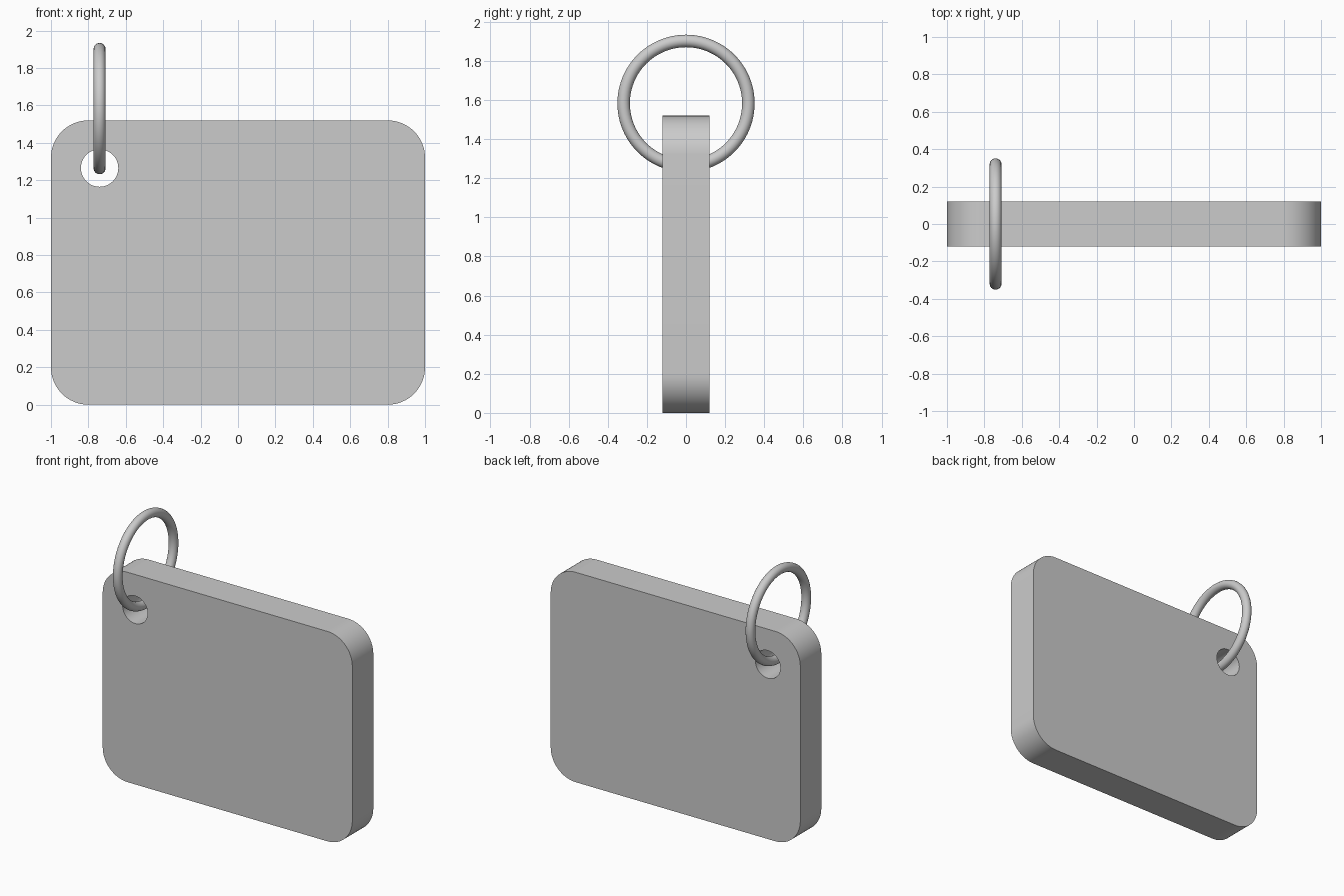
import bpy, bmesh
from math import sin, cos, pi

if "Cube" in bpy.data.objects:
    bpy.data.objects.remove(bpy.data.objects["Cube"])

W, H, T, R = 1.0, 1.52, 0.12, 0.20      # half width, height, half thickness, corner radius
HOLE_X, HOLE_Z, HOLE_R = -0.74, 1.265, 0.10


def arc(cx, cz, r, start, sweep, n):
    return [(cx + r * cos(start + sweep * i / n), cz + r * sin(start + sweep * i / n))
            for i in range(n + 1)]


def add_loop(bm, pts):
    vs = [bm.verts.new((x, -T, z)) for x, z in pts]
    return [bm.edges.new((vs[i], vs[(i + 1) % len(vs)])) for i in range(len(vs))]


def smooth(obj):
    bpy.ops.object.select_all(action='DESELECT')
    obj.select_set(True)
    bpy.context.view_layer.objects.active = obj
    bpy.ops.object.shade_smooth_by_angle(angle=pi / 6)


# Tag plate: rounded rectangle with a round hole, extruded through its thickness
corners = [(W - R, H - R), (R - W, H - R), (R - W, R), (W - R, R)]
outline = [p for k, (cx, cz) in enumerate(corners)
           for p in arc(cx, cz, R, k * pi / 2, pi / 2, 16)]
hole = arc(HOLE_X, HOLE_Z, HOLE_R, 0, 2 * pi, 48)[:-1]

bm = bmesh.new()
edges = add_loop(bm, outline) + add_loop(bm, hole)
bmesh.ops.triangle_fill(bm, use_beauty=True, edges=edges, normal=(0, -1, 0))
ext = bmesh.ops.extrude_face_region(bm, geom=bm.faces[:], use_keep_orig=True)
bmesh.ops.translate(bm, vec=(0, 2 * T, 0),
                    verts=[g for g in ext["geom"] if isinstance(g, bmesh.types.BMVert)])
bmesh.ops.recalc_face_normals(bm, faces=bm.faces[:])
mesh = bpy.data.meshes.new("tag_plate")
bm.to_mesh(mesh)
bm.free()
plate = bpy.data.objects.new("tag_plate", mesh)
bpy.context.collection.objects.link(plate)
smooth(plate)

# Key ring: thin torus standing in the YZ plane, threaded through the hole
bpy.ops.mesh.primitive_torus_add(major_radius=0.319, minor_radius=0.032,
                                 major_segments=96, minor_segments=24,
                                 location=(HOLE_X, 0, 1.583), rotation=(0, pi / 2, 0))
ring = bpy.context.object
ring.name = "key_ring"
smooth(ring)
